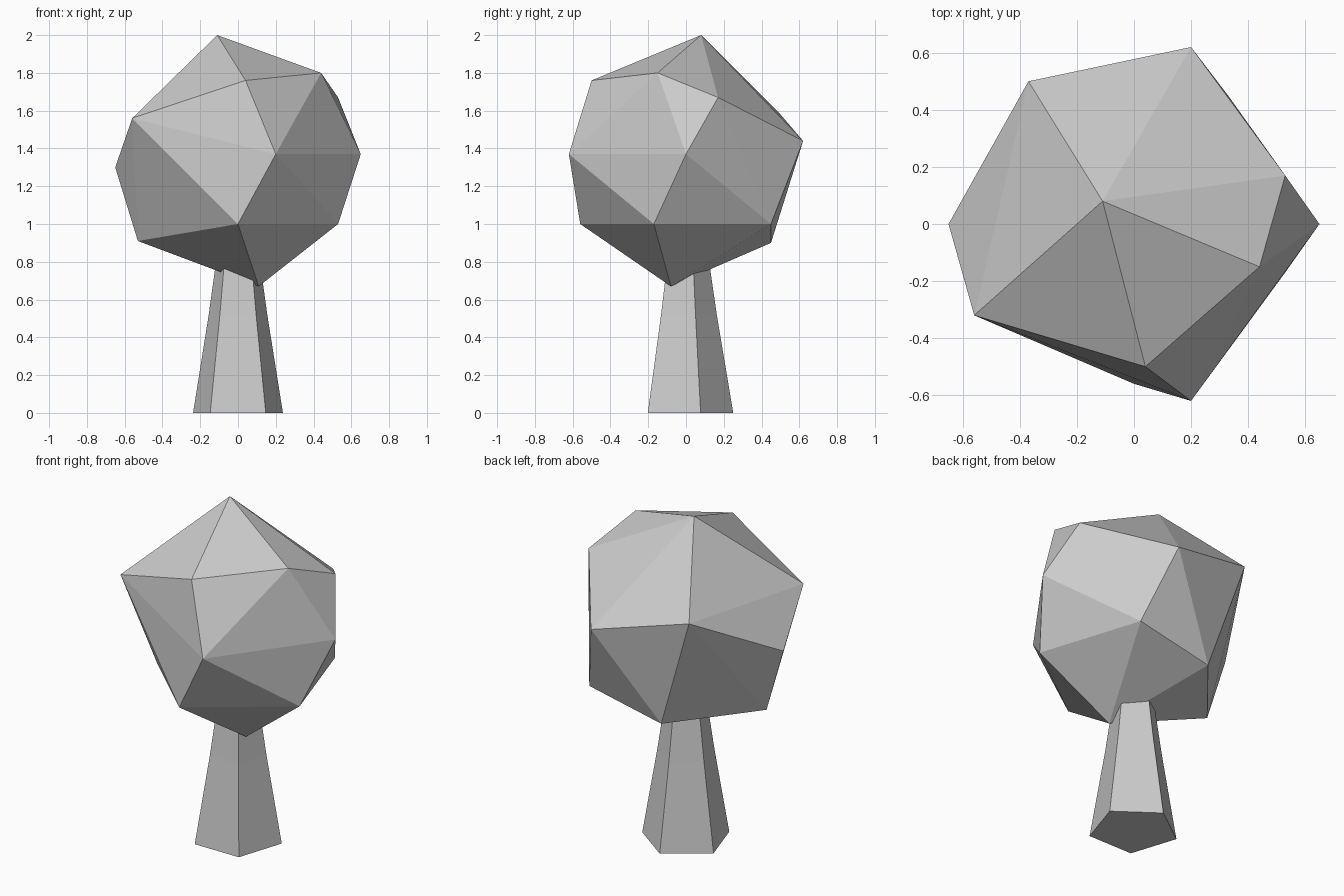
import bpy
import bmesh
import math
from mathutils import Vector

# Remove the default cube only
default_cube = bpy.data.objects.get("Cube")
if default_cube:
    bpy.data.objects.remove(default_cube, do_unlink=True)

# Single flat grey used on the whole tree
GREY = (0.6, 0.6, 0.6, 1)
grey = bpy.data.materials.new("plain_grey")
grey.use_nodes = True
grey.diffuse_color = GREY
grey.node_tree.nodes["Principled BSDF"].inputs["Base Color"].default_value = GREY


def add_object(name, bm):
    """Turn a bmesh into a flat-shaded object with outward normals."""
    bmesh.ops.recalc_face_normals(bm, faces=bm.faces[:])
    mesh = bpy.data.meshes.new(name)
    bm.to_mesh(mesh)
    bm.free()
    mesh.materials.append(grey)
    obj = bpy.data.objects.new(name, mesh)
    bpy.context.collection.objects.link(obj)
    return obj


def build_trunk(sides, profile):
    """Loft a tapered prism through (height, radius) rings, one corner at the back."""
    bm = bmesh.new()
    rings = []
    for height, radius in profile:
        ring = []
        for i in range(sides):
            angle = math.pi / 2 + math.tau * i / sides
            corner = Vector((math.cos(angle) * radius, math.sin(angle) * radius, height))
            ring.append(bm.verts.new(corner))
        rings.append(ring)
    for lower, upper in zip(rings, rings[1:]):
        for i in range(sides):
            j = (i + 1) % sides
            bm.faces.new((lower[i], lower[j], upper[j], upper[i]))
    bm.faces.new(rings[0])
    bm.faces.new(rings[-1])
    return add_object("trunk", bm)


def build_crown(corners):
    """Wrap a faceted convex shell around the crown's corner points."""
    bm = bmesh.new()
    for corner in corners:
        bm.verts.new(corner)
    bmesh.ops.convex_hull(bm, input=bm.verts[:])
    return add_object("leaf_crown", bm)


# Five-sided trunk, its top hidden inside the crown
build_trunk(sides=5, profile=[(0, 0.25), (0.52, 0.163), (0.85, 0.115)])

# Irregular leaf crown: tip, shoulders, middle, underside
tip = [(-0.11, 0.08, 2.0)]
shoulders = [
    (0.44, -0.15, 1.8), (0.04, -0.5, 1.76), (-0.56, -0.32, 1.56),
    (-0.37, 0.5, 1.58), (0.53, 0.17, 1.67),
]
middle = [
    (0.2, -0.62, 1.37), (0.65, 0, 1.37), (0.2, 0.62, 1.44), (-0.65, 0, 1.3),
]
underside = [
    (0, -0.56, 1.0), (0.53, -0.17, 1.0), (0.33, 0.45, 1.0),
    (-0.15, 0.45, 0.9), (-0.53, -0.01, 0.91), (0.11, -0.08, 0.67),
]
build_crown(tip + shoulders + middle + underside)
